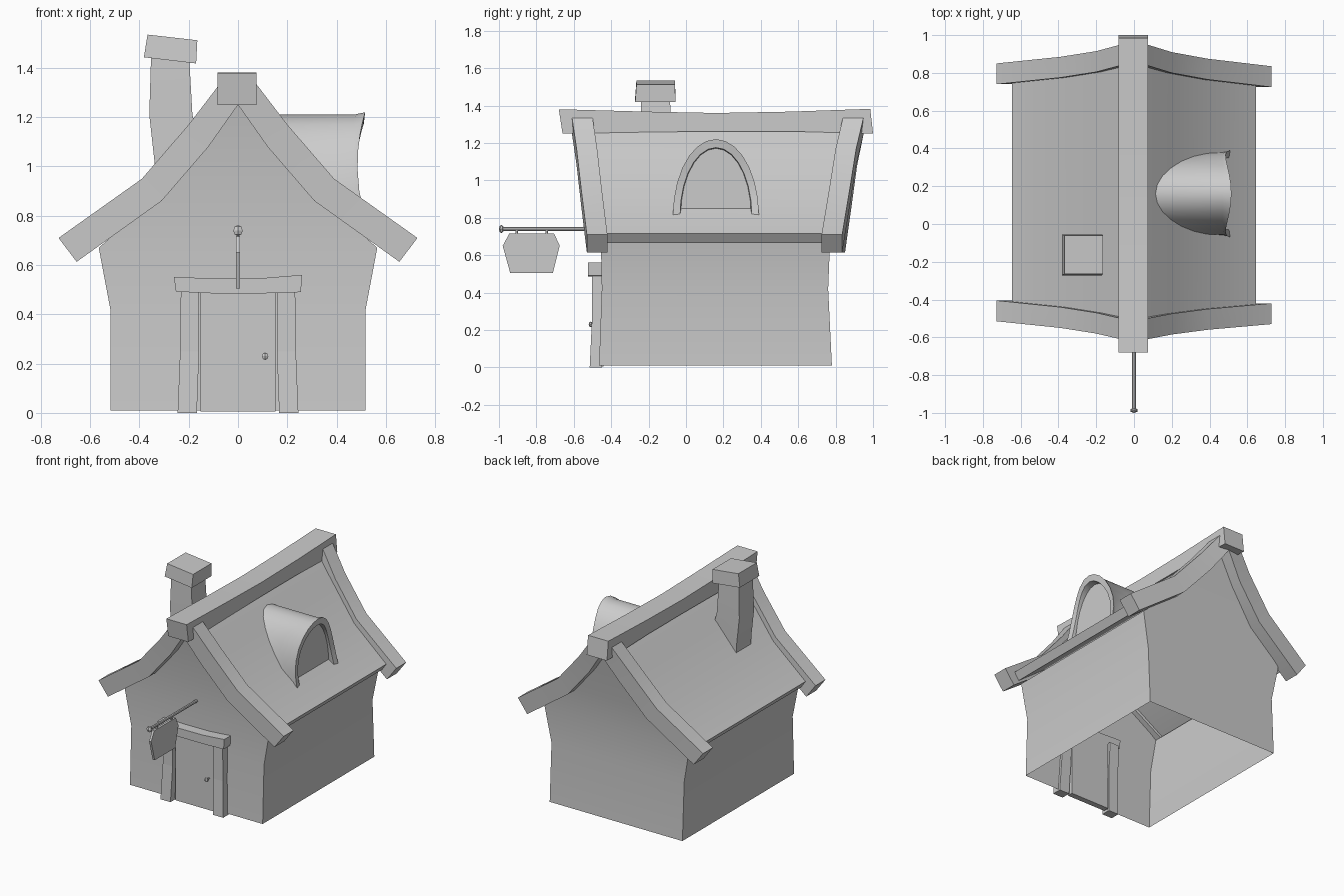
import bpy, bmesh, math
from mathutils import Vector

if "Cube" in bpy.data.objects:
    bpy.data.objects.remove(bpy.data.objects["Cube"])


def mesh_object(name, verts, faces, smooth=False):
    bm = bmesh.new()
    vs = [bm.verts.new(v) for v in verts]
    for f in faces:
        bm.faces.new([vs[i] for i in f])
    bmesh.ops.recalc_face_normals(bm, faces=bm.faces)
    me = bpy.data.meshes.new(name)
    bm.to_mesh(me)
    bm.free()
    ob = bpy.data.objects.new(name, me)
    bpy.context.collection.objects.link(ob)
    if smooth:
        bpy.ops.object.select_all(action='DESELECT')
        ob.select_set(True)
        bpy.context.view_layer.objects.active = ob
        bpy.ops.object.shade_smooth_by_angle(angle=math.radians(30))
    return ob


def loft(name, rings, smooth=False):
    """Closed rings of equal size joined in sequence, capped at both ends."""
    n, m = len(rings[0]), len(rings)
    faces = [(r * n + i, r * n + (i + 1) % n, (r + 1) * n + (i + 1) % n, (r + 1) * n + i)
             for r in range(m - 1) for i in range(n)]
    faces += [tuple(range(n)), tuple(range((m - 1) * n, m * n))]
    return mesh_object(name, [p for r in rings for p in r], faces, smooth)


def rect_z(x0, x1, y0, y1, z0, z1=None):
    """Horizontal rectangle, optionally tilted from z0 (left) to z1 (right)."""
    z1 = z0 if z1 is None else z1
    return [(x0, y0, z0), (x1, y0, z1), (x1, y1, z1), (x0, y1, z0)]


def rod(name, a, b, r, sides=8):
    a, b = Vector(a), Vector(b)
    bpy.ops.mesh.primitive_cylinder_add(vertices=sides, radius=r, depth=(b - a).length, location=(a + b) / 2)
    ob = bpy.context.object
    ob.name = name
    ob.rotation_euler = (b - a).to_track_quat('Z', 'Y').to_euler()


def ball(name, loc, r, squash=1.0):
    bpy.ops.mesh.primitive_uv_sphere_add(segments=6, ring_count=4, radius=r, location=loc)
    bpy.context.object.name = name
    bpy.context.object.scale.y = squash


# Walls: open shell, rows of half width, height, front y, back y
rows = [(.518, .01, -.465, .78), (.518, .42, -.45, .76), (.565, .67, -.455, .77),
        (.33, .88, -.475, .80), (.14, 1.10, -.505, .84), (0.005, 1.27, -.54, .87)]
verts, faces = [], []
for w, z, f, b in rows:
    verts += [(-w, f, z), (w, f, z), (w, b, z), (-w, b, z)]
for r in range(len(rows) - 1):
    for i in (range(4) if r < 2 else (0, 2)):
        j = (i + 1) % 4
        faces.append((4 * r + i, 4 * r + j, 4 * r + 4 + j, 4 * r + 4 + i))
mesh_object("walls", verts, faces, True)

# Roof slab: curved profile, ends lean outward towards the ridge
outer = [(.645, .715), (.375, .915), (.19, 1.13), (.0, 1.33)]
inner = [(.61, .665), (.345, .865), (.155, 1.08), (.0, 1.26)]
front_y = [-.48, -.50, -.53, -.56]
back_y = [.78, .81, .85, .89]
rings = []
for k in [0, 1, 2, 3, 2, 1, 0]:
    s = -1 if len(rings) < 3 else 1
    (ox, oz), (ix, iz) = outer[k], inner[k]
    rings.append([(s * ox, front_y[k], oz), (s * ox, back_y[k], oz),
                  (s * ix, back_y[k], iz), (s * ix, front_y[k], iz)])
loft("roof", rings, True)

# Gable boards: four bent beams
b_out = [(.07, 1.34), (.2, 1.17), (.39, .95), (.728, .71)]
b_in = [(.0, 1.25), (.12, 1.08), (.31, .86), (.655, .613)]
for end, ys, t in (("front", [-.61, -.585, -.56, -.53], .11), ("back", [.95, .91, .875, .835], -.11)):
    for side, s, dy in (("right", 1, 0), ("left", -1, .015)):
        rings = []
        for k, ((ox, oz), (ix, iz), y) in enumerate(zip(b_out, b_in, ys)):
            y += dy * k / 3
            rings.append([(s * ox, y, oz), (s * ox, y + t, oz), (s * ix, y + t, iz), (s * ix, y, iz)])
        loft(f"{end}_{side}_gable_board", rings, True)

# Sagging ridge beam
loft("ridge_beam", [[(-.083, y0, z0), (.075, y0, z0), (.075, y1, z1), (-.083, y1, z1)]
                    for y0, z0, y1, z1 in [(-.66, 1.25, -.68, 1.38), (-.2, 1.258, -.2, 1.367),
                                           (.16, 1.262, .16, 1.36), (.55, 1.262, .55, 1.367),
                                           (1.0, 1.25, .985, 1.382)]], True)

# Chimney shaft and tilted cap
loft("chimney_shaft", [rect_z(-.335, -.165, -.245, -.08, .95, 1.12), rect_z(-.34, -.17, -.245, -.08, 1.03, 1.15),
                       rect_z(-.36, -.185, -.245, -.08, 1.21), rect_z(-.353, -.198, -.24, -.085, 1.44)], True)
loft("chimney_cap", [rect_z(-.382, -.17, -.272, -.055, 1.443, 1.418),
                     rect_z(-.367, -.165, -.265, -.06, 1.535, 1.512)])


# Arched dormer whose back follows the roof slope
def roof_x(z):
    for (x0, z0), (x1, z1) in zip(outer, outer[1:]):
        if z <= z1:
            return x0 + (x1 - x0) * (z - z0) / (z1 - z0)
    return 0


CY, CZ, N = .16, .81, 14
rings, pane = [], []
for k in range(N + 1):
    a = math.pi * k / N
    c, s = math.cos(a), math.sin(a)
    z = CZ + .40 * s
    rim = .485 + .028 * ((z - 1) / .2) ** 2
    back = min(roof_x(z) - .03, .44)
    rings.append([(back, CY + .22 * c, z), (.47, CY + .22 * c, z),
                  (rim, CY + .23 * c, CZ + .41 * s), (rim - .005, CY + .192 * c, CZ + .365 * s),
                  (.455, CY + .187 * c, CZ + .36 * s)])
    pane.append((.465, CY + .19 * c, CZ + .362 * s))
loft("dormer_hood", rings, True)
mesh_object("dormer_window", pane, [tuple(range(N + 1))])

# Door, frame and knob
loft("door", [rect_z(-.152, .152, -.48, -.44, z) for z in (.005, .487)])
for side, s in (("left", -1), ("right", 1)):
    loft(f"{side}_door_post", [rect_z(s * .167, s * .245, -.515, -.45, 0),
                               rect_z(s * .158, s * .235, -.503, -.44, .25),
                               rect_z(s * .16, s * .232, -.503, -.43, .495)])
loft("door_lintel", [[(x0, -.525, z0), (x0, -.445, z0), (x1, -.445, z1), (x1, -.525, z1)]
                     for x0, z0, x1, z1 in [(-.252, .492, -.26, .552), (-.1, .485, -.1, .545),
                                            (.1, .485, .1, .547), (.255, .49, .26, .56)]], True)
rod("knob_stem", (.11, -.475, .23), (.11, -.505, .23), .006)
ball("door_knob", (.11, -.51, .23), .015, .7)

# Hanging sign on a pole
rod("sign_pole", (0, -.45, .74), (0, -.99, .74), .01)
ball("pole_knob", (0, -.987, .74), .022, .6)
outline = [(-.945, .715), (-.705, .715), (-.675, .65), (-.712, .505), (-.94, .505), (-.98, .65)]
loft("sign_board", [[(x, y, z) for y, z in outline] for x in (-.008, .008)])
for i, y in enumerate((-.905, -.745)):
    rod(f"sign_hook_{i + 1}", (0, y, .705), (0, y, .74), .007, 6)
